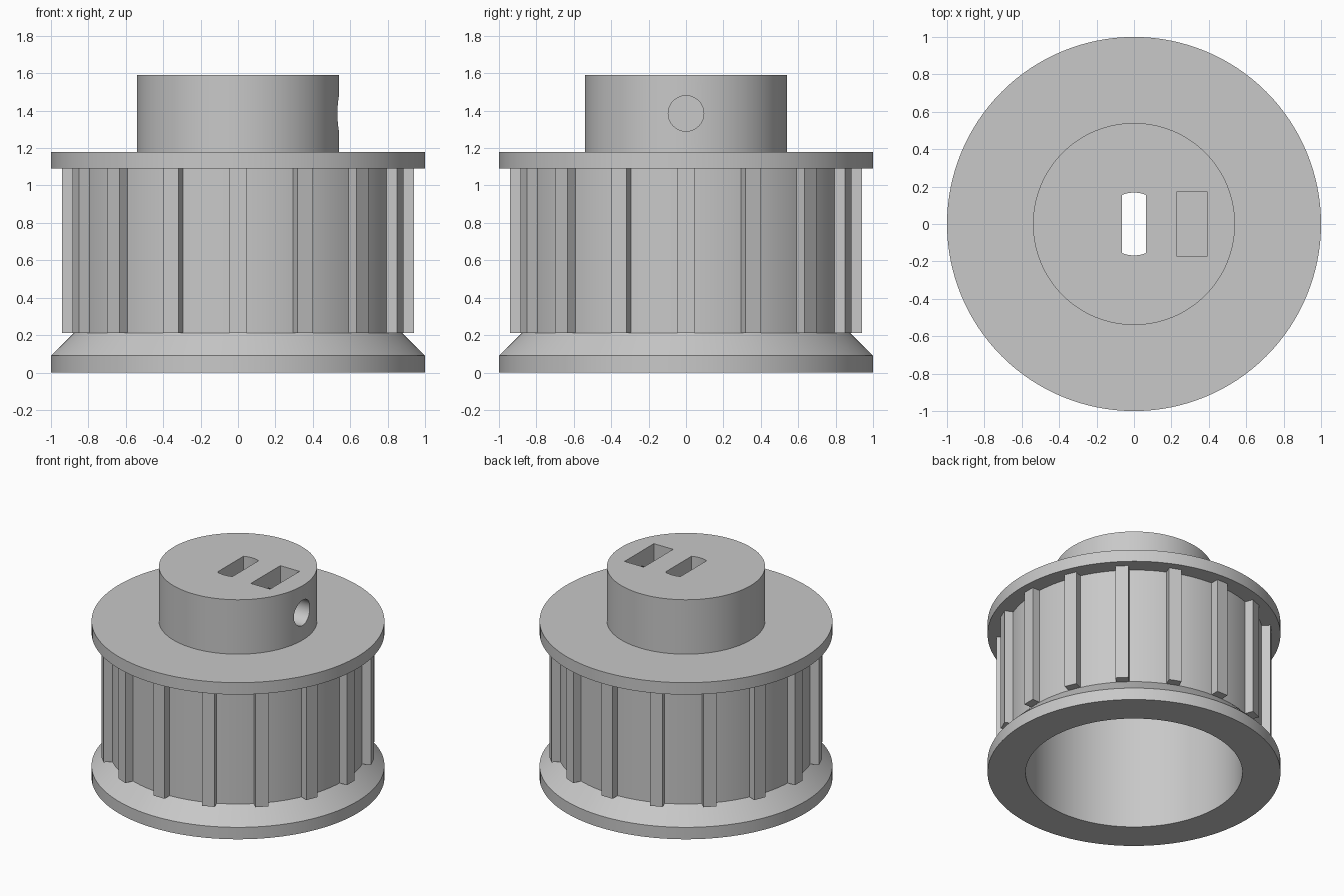
import bpy, bmesh
from math import sin, cos, pi, radians, asin
from mathutils import Matrix, Vector

cube = bpy.data.objects.get("Cube")
if cube:
    bpy.data.objects.remove(cube)

SEGMENTS = 128
TEETH = 16

grey = bpy.data.materials.new("light grey plastic")
grey.use_nodes = True
colour = (0.58, 0.58, 0.58, 1)
grey.diffuse_color = colour
grey.node_tree.nodes["Principled BSDF"].inputs["Base Color"].default_value = colour


def finish(name, bm):
    bmesh.ops.recalc_face_normals(bm, faces=bm.faces)
    mesh = bpy.data.meshes.new(name)
    bm.to_mesh(mesh)
    bm.free()
    mesh.materials.append(grey)
    obj = bpy.data.objects.new(name, mesh)
    bpy.context.collection.objects.link(obj)
    return obj


def select(obj):
    bpy.ops.object.select_all(action='DESELECT')
    obj.select_set(True)
    bpy.context.view_layer.objects.active = obj


def lathe(name, profile):
    """Revolve (radius, height) points around z; the ends lie on the axis."""
    bm = bmesh.new()
    verts = [bm.verts.new((r, 0, z)) for r, z in profile]
    edges = [bm.edges.new(pair) for pair in zip(verts, verts[1:])]
    bmesh.ops.spin(bm, geom=verts + edges, cent=(0, 0, 0), axis=(0, 0, 1),
                   angle=2 * pi, steps=SEGMENTS, use_merge=True)
    bmesh.ops.remove_doubles(bm, verts=bm.verts, dist=1e-4)
    return finish(name, bm)


def prism(name, outline, z0, z1):
    """Extrude an xy outline from z0 to z1."""
    bm = bmesh.new()
    base = bm.faces.new([bm.verts.new((x, y, z0)) for x, y in outline])
    top = bmesh.ops.extrude_face_region(bm, geom=[base])["geom"]
    bmesh.ops.translate(bm, vec=(0, 0, z1 - z0),
                        verts=[v for v in top if isinstance(v, bmesh.types.BMVert)])
    return finish(name, bm)


def cut(target, cutter):
    select(target)
    mod = target.modifiers.new("cut", 'BOOLEAN')
    mod.operation = 'DIFFERENCE'
    mod.solver = 'EXACT'
    mod.object = cutter
    bpy.ops.object.modifier_apply(modifier=mod.name)
    bpy.data.objects.remove(cutter)


# Hollow drum with bevelled lower flange, upper flange and hub
body = lathe("pulley_body", [
    (0, 1.09), (0.74, 1.09), (0.74, 0), (1, 0), (1, 0.09), (0.88, 0.21),
    (0.88, 1.09), (1, 1.09), (1, 1.18), (0.54, 1.18), (0.54, 1.59), (0, 1.59)])

# Shaft slot with two flats and rounded ends
half, radius = 0.063, 0.168
spread = asin(half / radius)
arc = [(radius * sin(a), radius * cos(a))
       for a in (spread * i / 6 for i in range(-6, 7))]
cut(body, prism("shaft_slot_cutter", arc + [(-x, -y) for x, y in arc], 1.0, 1.7))

# Pocket for the nut
cut(body, prism("nut_pocket_cutter",
                [(0.23, -0.175), (0.39, -0.175), (0.39, 0.175), (0.23, 0.175)],
                1.21, 1.7))

# Screw hole from the hub's side to the shaft slot
bm = bmesh.new()
bmesh.ops.create_cone(bm, cap_ends=True, segments=48, radius1=0.095, radius2=0.095,
                      depth=0.7, matrix=Matrix.Translation((0.36, 0, 1.385))
                      @ Matrix.Rotation(radians(90), 4, 'Y'))
cut(body, finish("screw_hole_cutter", bm))

select(body)
bpy.ops.object.shade_smooth_by_angle(angle=radians(30))

# Ring of square-edged teeth around the drum
bm = bmesh.new()
for i in range(TEETH):
    place = (Matrix.Rotation(2 * pi * i / TEETH, 4, 'Z')
             @ Matrix.Translation((0.895, 0, 0.655))
             @ Matrix.Diagonal(Vector((0.09, 0.09, 0.89, 1))))
    bmesh.ops.create_cube(bm, size=1, matrix=place)
finish("belt_teeth", bm)
